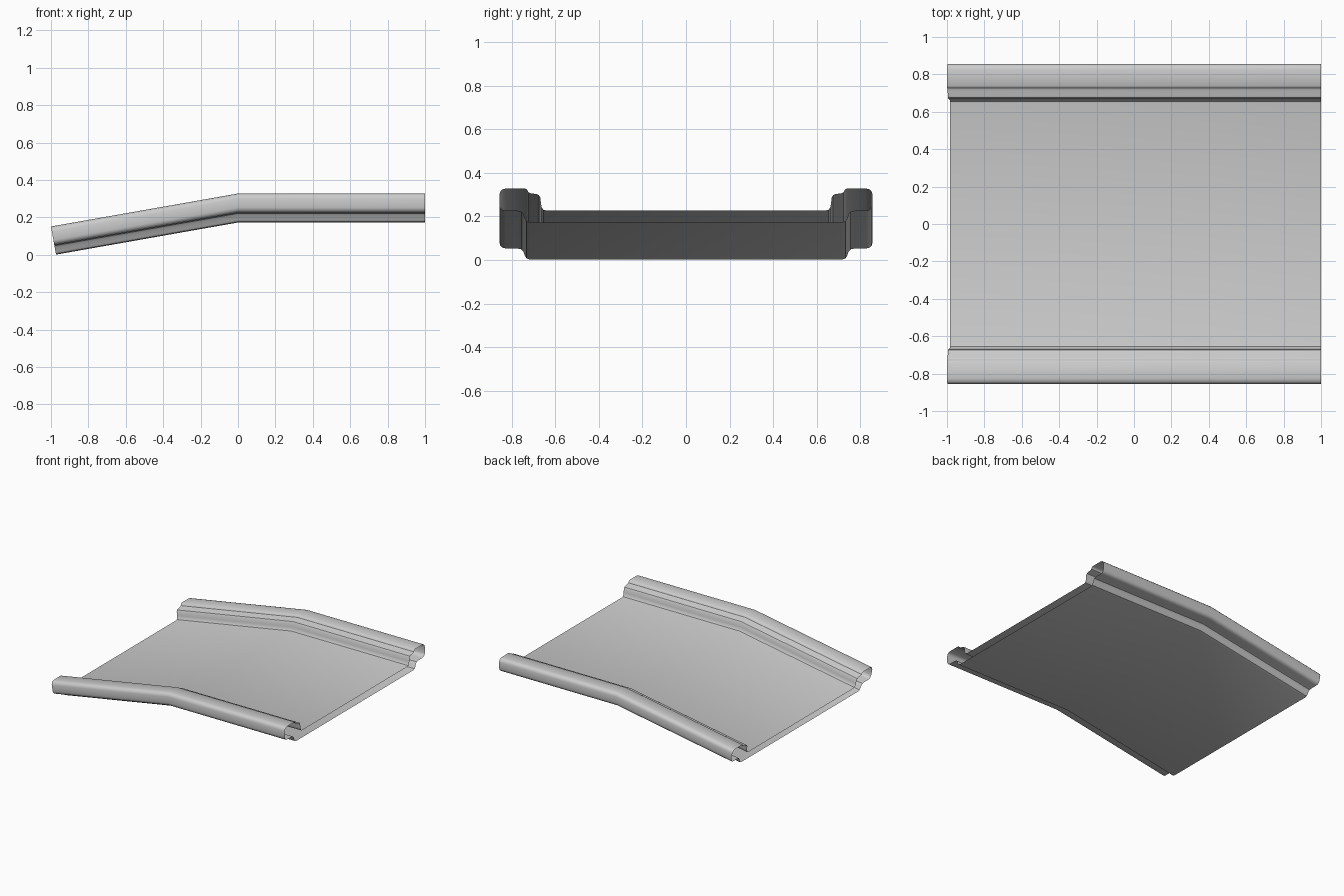
import bpy, bmesh

if "Cube" in bpy.data.objects:
    bpy.data.objects.remove(bpy.data.objects["Cube"])

# Half cross-section (y, height above underside): upper skin outward, then lower skin back inward
HALF = [(0.645, 0.055), (0.655, 0.058), (0.662, 0.068), (0.666, 0.085), (0.668, 0.112),
        (0.675, 0.124), (0.688, 0.130), (0.712, 0.132), (0.724, 0.138), (0.729, 0.149),
        (0.738, 0.155), (0.825, 0.155), (0.842, 0.151), (0.852, 0.141), (0.856, 0.127),
        (0.856, 0.080), (0.852, 0.066), (0.842, 0.057), (0.828, 0.053),
        (0.775, 0.053), (0.756, 0.049), (0.746, 0.038), (0.740, 0.018), (0.731, 0.005),
        (0.715, 0.0)]
profile = HALF + [(-y, h) for y, h in reversed(HALF)]

# Sweep path: level half, bend at x = 0, sloping half cut square to its slope
BASE, SLOPE, END = 0.173, 0.1763, 0.973


def flat_station(x):
    return lambda y, h: (x, y, BASE + h)


def sloped_end(y, h):
    x = -END - 0.174 * h
    return (x, y, BASE + h + SLOPE * x)


# Hollow tray skin with open ends
bm = bmesh.new()
rings = [[bm.verts.new(f(y, h)) for y, h in profile]
         for f in (sloped_end, flat_station(0.0), flat_station(1.0))]
n = len(profile)
for a, b in zip(rings, rings[1:]):
    for i in range(n):
        j = (i + 1) % n
        bm.faces.new((a[i], b[i], b[j], a[j]))
bm.normal_update()
# Make the outer skin face outward (floor top points up)
top = max(bm.faces, key=lambda f: f.calc_center_median().z)
if top.normal.z < 0:
    bmesh.ops.reverse_faces(bm, faces=bm.faces[:])

mesh = bpy.data.meshes.new("bent_tray")
bm.to_mesh(mesh)
bm.free()
tray = bpy.data.objects.new("bent_tray", mesh)
bpy.context.collection.objects.link(tray)
bpy.context.view_layer.objects.active = tray
tray.select_set(True)
bpy.ops.object.shade_smooth_by_angle(angle=0.6)
